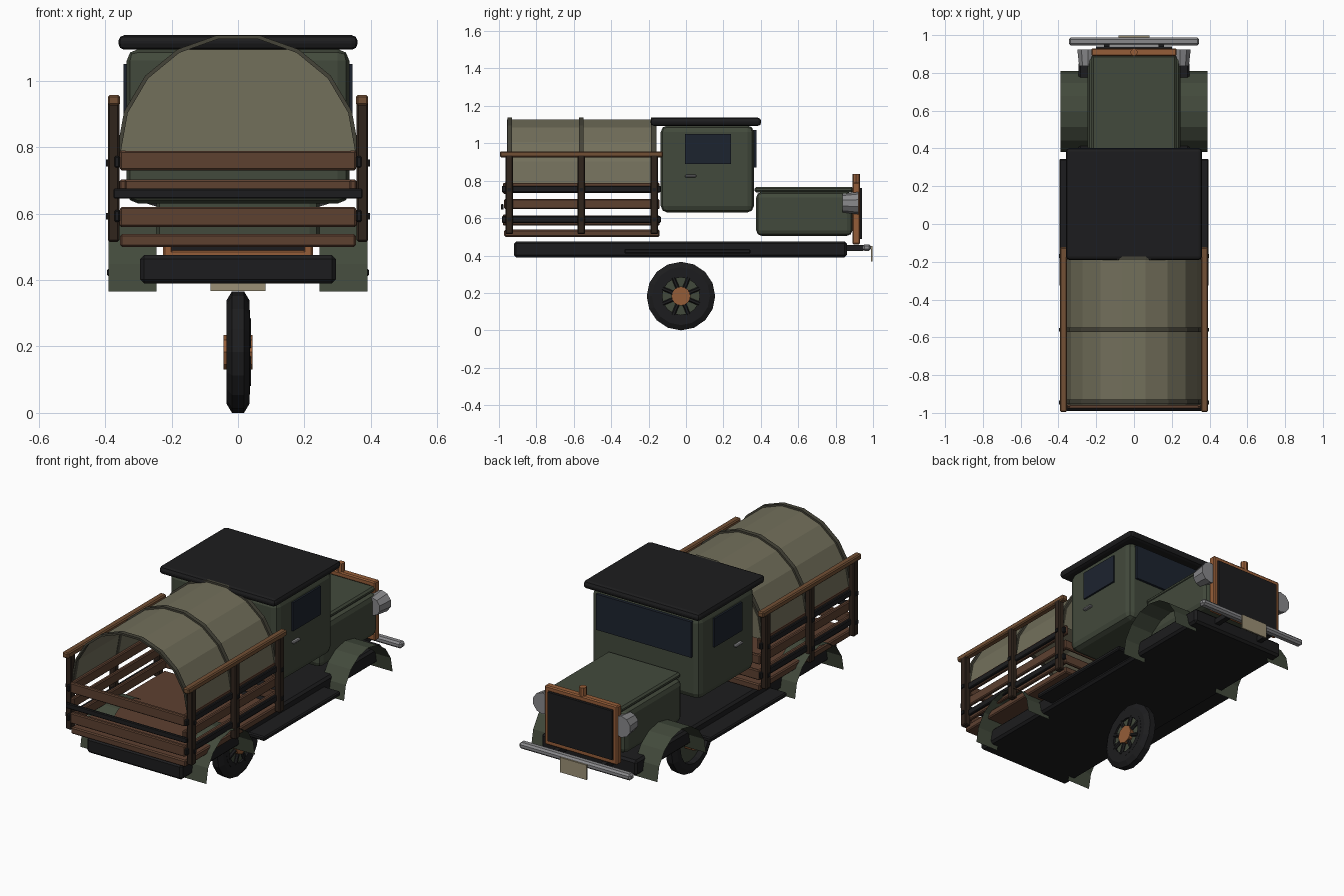
import bpy, bmesh, math
from mathutils import Matrix, Vector

if "Cube" in bpy.data.objects:
    bpy.data.objects.remove(bpy.data.objects["Cube"])


def mat(name, r, g, b):
    m = bpy.data.materials.new(name)
    m.diffuse_color = (r, g, b, 1)
    m.use_nodes = True
    m.node_tree.nodes["Principled BSDF"].inputs["Base Color"].default_value = m.diffuse_color
    return m


GREEN = mat("green_paint", .055, .068, .045)
BLACK = mat("black", .012, .012, .013)
WOOD = mat("wood", .11, .052, .03)
RAIL = mat("rail_wood", .17, .08, .035)
POST = mat("dark_wood", .03, .018, .012)
COPPER = mat("copper", .3, .11, .04)
STEEL = mat("steel", .25, .25, .26)
GLASS = mat("glass", .012, .017, .028)
CANVAS = mat("canvas", .17, .16, .105)
RIB = mat("rib", .06, .057, .04)
PLATE = mat("plate", .33, .28, .18)


def finish(name, bm, material):
    bmesh.ops.recalc_face_normals(bm, faces=bm.faces)
    me = bpy.data.meshes.new(name)
    bm.to_mesh(me)
    bm.free()
    me.materials.append(material)
    ob = bpy.data.objects.new(name, me)
    bpy.context.collection.objects.link(ob)
    return ob


def box(name, x, y, z, material, bevel=0.0, seg=1):
    """Box from (min, max) ranges on each axis."""
    bm = bmesh.new()
    bmesh.ops.create_cube(bm, size=1)
    for v in bm.verts:
        v.co = [r[0] + (c + .5) * (r[1] - r[0]) for c, r in zip(v.co, (x, y, z))]
    ob = finish(name, bm, material)
    if bevel:
        m = ob.modifiers.new("bevel", 'BEVEL')
        m.width, m.segments = bevel, seg
    return ob


def pair(name, x, *args, **kw):
    """The same box on both sides of the truck."""
    box(name + "_right", x, *args, **kw)
    box(name + "_left", (-x[1], -x[0]), *args, **kw)


def rod(name, p, axis, r, length, n, material, r2=None):
    bm = bmesh.new()
    rot = Vector((0, 0, 1)).rotation_difference(Vector(axis)).to_matrix().to_4x4()
    bmesh.ops.create_cone(bm, cap_ends=True, segments=n, radius1=r,
                          radius2=r if r2 is None else r2, depth=length,
                          matrix=Matrix.Translation(p) @ rot)
    return finish(name, bm, material)


def lathe_x(name, profile, c, n, material):
    """Closed (x, radius) profile spun about the x axis."""
    bm = bmesh.new()
    rings = []
    for i in range(n):
        a = 2 * math.pi * i / n
        rings.append([bm.verts.new((c[0] + x, c[1] + r * math.sin(a), c[2] + r * math.cos(a)))
                      for x, r in profile])
    k = len(profile)
    for i in range(n):
        p, q = rings[i], rings[(i + 1) % n]
        for j in range(k):
            bm.faces.new((p[j], p[(j + 1) % k], q[(j + 1) % k], q[j]))
    return finish(name, bm, material)


def sheet(name, pts_a, pts_b, material):
    """Thin strip between two matching paths."""
    bm = bmesh.new()
    a = [bm.verts.new(p) for p in pts_a]
    b = [bm.verts.new(p) for p in pts_b]
    for i in range(len(a) - 1):
        bm.faces.new((a[i], a[i + 1], b[i + 1], b[i]))
    return finish(name, bm, material)


# chassis and running boards
box("chassis", (-.295, .295), (-.92, .86), (.39, .475), BLACK, .012)
pair("running_board", (.27, .395), (-.33, .345), (.41, .435), BLACK, .006)

# fenders: open half-round sheets
for side in (-1, 1):
    for tag, cy in (("front", .595), ("rear", -.622)):
        arc = [(cy + .215 * math.cos(t), .366 + .215 * math.sin(t))
               for t in (math.pi * i / 8 for i in range(9))]
        sheet(f"{tag}_fender_{'right' if side > 0 else 'left'}",
              [(side * .245, y, z) for y, z in arc],
              [(side * .39, y, z) for y, z in arc], GREEN)

# wheel on the centre line
C = (0, -.027, .183)
lathe_x("tyre", [(-.035, .125), (-.035, .155), (-.018, .183), (.018, .183),
                 (.035, .155), (.035, .125)], C, 16, BLACK)
rod("wheel_disc", (.012, C[1], C[2]), (1, 0, 0), .127, .024, 16, GREEN)
lathe_x("wheel_rim", [(.02, .1), (.02, .127), (.036, .127), (.036, .1)], C, 16, BLACK)
for i in range(8):
    a = math.pi * (i + .5) / 4
    d = Vector((0, math.cos(a), math.sin(a)))
    rod(f"spoke_{i}", Vector((.03, C[1], C[2])) + d * .075, d, .011, .065, 6, BLACK)
rod("hub", C, (1, 0, 0), .052, .088, 8, COPPER)

# cab
box("cab", (-.335, .335), (-.135, .363), (.63, 1.095), GREEN, .035, 2)
box("cab_roof", (-.36, .36), (-.19, .402), (1.093, 1.137), BLACK, .018, 2)
pair("door_window", (.325, .345), (-.005, .24), (.89, 1.05), GLASS)
pair("door_handle", (.33, .352), (-.005, .055), (.818, .832), STEEL, .004)
box("windscreen", (-.295, .295), (.35, .376), (.87, 1.07), GLASS)

# hood, radiator and lamps
box("hood_body", (-.245, .245), (.375, .89), (.505, .74), GREEN, .03, 2)
box("hood_top", (-.225, .225), (.365, .895), (.737, .767), GREEN, .01)
pair("radiator_side", (.195, .225), (.89, .93), (.46, .79), COPPER, .006)
for tag, z in (("top", (.76, .79)), ("bottom", (.46, .49))):
    box("radiator_" + tag, (-.22, .22), (.89, .93), z, COPPER, .006)
box("radiator_core", (-.2, .2), (.89, .94), (.488, .762), BLACK)
rod("radiator_cap", (0, .91, .81), (0, 0, 1), .02, .05, 8, COPPER)
for side in (-1, 1):
    tag = "right" if side > 0 else "left"
    rod("headlight_" + tag, (side * .243, .88, .68), (0, 1, 0), .05, .085, 10, STEEL, .06)

# bumper and plate
box("front_bumper", (-.345, .345), (.945, .988), (.425, .46), STEEL, .01)
pair("bumper_bracket", (.13, .16), (.83, .95), (.425, .455), BLACK)
box("number_plate", (-.083, .083), (.988, .997), (.367, .45), PLATE)

# cargo bed floor, slats, bands, posts and rails
box("bed_floor", (-.355, .355), (-.972, -.142), (.5, .538), WOOD, .006)
for i, (z, z2) in enumerate(((.56, .615), (.648, .702), (.735, .79))):
    pair(f"side_slat_{i}", (.335, .357), (-.972, -.142), (z, z2), WOOD, .005)
for i, z in enumerate((.575, .738)):
    pair(f"side_band_{i}", (.355, .372), (-.985, -.135), (z, z + .035), BLACK, .004)
for i, y in enumerate((-.945, -.56, -.17)):
    pair(f"side_post_{i}", (.357, .392), (y - .02, y + .02), (.515, .94), POST, .005)
    for j, z in enumerate((.592, .752)):
        pair(f"post_bolt_{i}_{j}", (.38, .398), (y - .01, y + .01), (z - .01, z + .01), BLACK)
pair("top_rail", (.355, .392), (-.995, -.123), (.925, .957), RAIL, .006)
for i, (z, z2) in enumerate(((.56, .62), (.73, .788))):
    box(f"tailgate_slat_{i}", (-.355, .355), (-.978, -.955), (z, z2), WOOD, .005)
box("tailgate_band", (-.375, .375), (-.99, -.975), (.645, .675), BLACK, .004)
for i, (z, z2) in enumerate(((.56, .615), (.648, .702))):
    box(f"headboard_slat_{i}", (-.35, .35), (-.16, -.142), (z, z2), WOOD, .005)


# canvas cover: arched sheet, closed front end and raised ribs
def arch(y, grow=0.0):
    return [((.355 + grow) * math.cos(t), y, .785 + (.347 + grow) * math.sin(t))
            for t in (math.pi * i / 9 for i in range(10))]


sheet("canvas_cover", arch(-.957), arch(-.158), CANVAS)
bm = bmesh.new()
bm.faces.new([bm.verts.new(p) for p in arch(-.158)])
finish("canvas_front_end", bm, CANVAS)
for i, y in enumerate((-.942, -.56, -.175)):
    rib = sheet(f"canvas_rib_{i}", arch(y - .012, .004), arch(y + .012, .004), RIB)
    s = rib.modifiers.new("thickness", 'SOLIDIFY')
    s.thickness, s.offset = .012, 0
